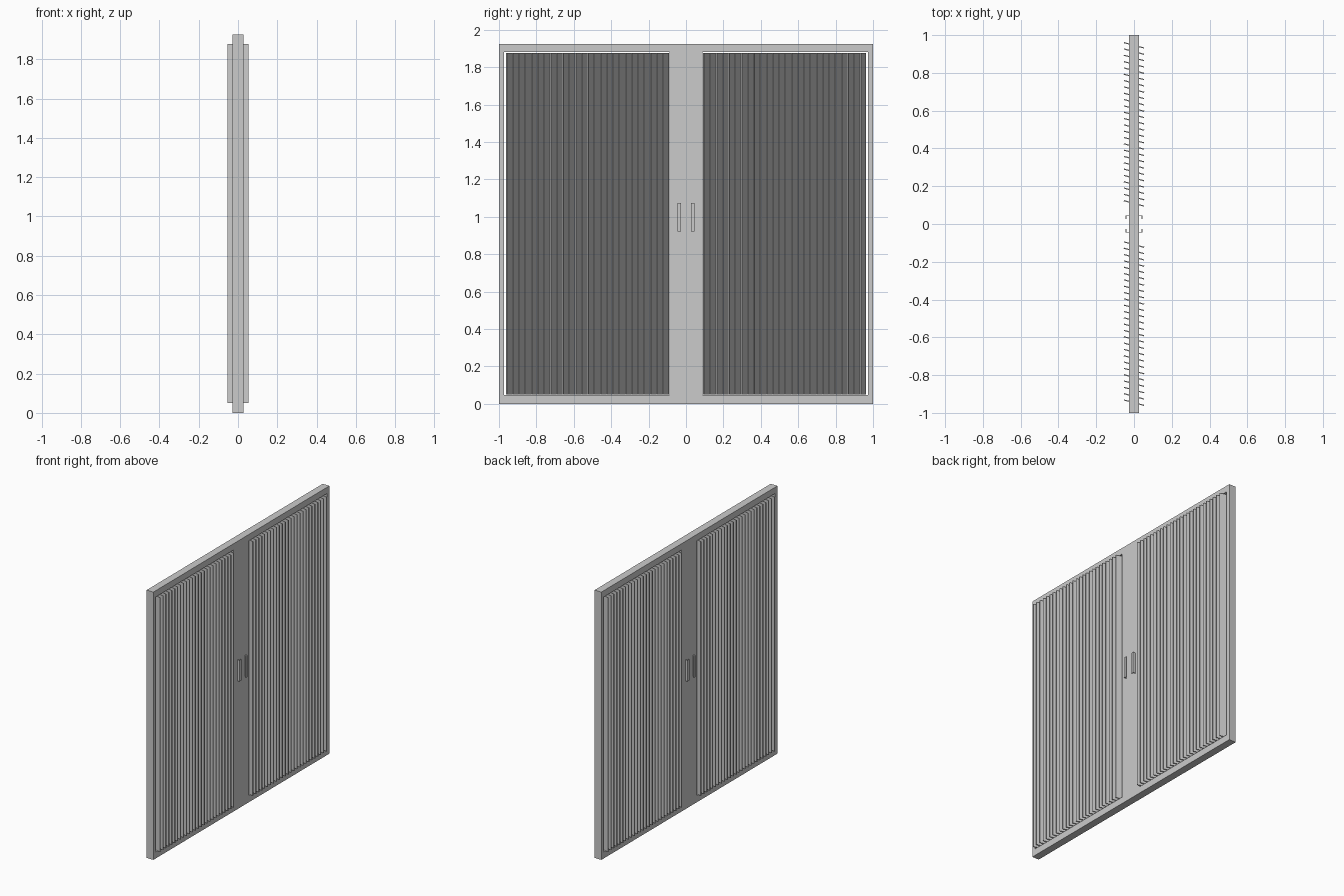
import bpy, bmesh, math
from mathutils import Matrix

if "Cube" in bpy.data.objects:
    bpy.data.objects.remove(bpy.data.objects["Cube"])

T = 0.027                    # half thickness of the door frame
H = 1.925                    # door height
Y_IN, Y_OUT = 0.088, 0.973   # louvre opening
Z_LO, Z_HI = 0.048, 1.88


def extrude(name, loops, axis_fn, depth):
    """Extrude flat outline(s); axis_fn maps (u, v, w) to xyz."""
    bm = bmesh.new()
    for pts in loops:
        lo = [bm.verts.new(axis_fn(u, v, 0)) for u, v in pts]
        hi = [bm.verts.new(axis_fn(u, v, depth)) for u, v in pts]
        bm.faces.new(lo)
        bm.faces.new(hi)
        for i in range(len(pts)):
            j = (i + 1) % len(pts)
            bm.faces.new((lo[i], lo[j], hi[j], hi[i]))
    bmesh.ops.recalc_face_normals(bm, faces=bm.faces)
    me = bpy.data.meshes.new(name)
    bm.to_mesh(me)
    bm.free()
    ob = bpy.data.objects.new(name, me)
    bpy.context.collection.objects.link(ob)
    return ob


def frame(name, s):
    """One door leaf: rectangular frame around the louvre opening."""
    outer = [(0, 0), (s, 0), (s, H), (0, H)]
    inner = [(s * Y_IN, Z_LO), (s * Y_OUT, Z_LO), (s * Y_OUT, Z_HI), (s * Y_IN, Z_HI)]
    bm = bmesh.new()
    ring = [[bm.verts.new((x, y, z)) for y, z in loop]
            for x in (-T, T) for loop in (outer, inner)]
    for a, b in ((0, 1), (2, 3), (0, 2), (1, 3)):
        for i in range(4):
            j = (i + 1) % 4
            bm.faces.new((ring[a][i], ring[a][j], ring[b][j], ring[b][i]))
    bmesh.ops.recalc_face_normals(bm, faces=bm.faces)
    me = bpy.data.meshes.new(name)
    bm.to_mesh(me)
    bm.free()
    bpy.context.collection.objects.link(bpy.data.objects.new(name, me))


def louvres(name, y0, y1, count=26):
    """Row of tilted vertical slats passing through the opening."""
    tilt = Matrix.Rotation(math.radians(-15), 4, 'Z')
    bm = bmesh.new()
    for i in range(count):
        y = y0 + (y1 - y0) * i / (count - 1)
        m = (Matrix.Translation((0, y, (0.05 + 1.877) / 2)) @ tilt
             @ Matrix.Diagonal((0.111, 0.006, 1.827, 1)))
        bmesh.ops.create_cube(bm, size=1, matrix=m)
    me = bpy.data.meshes.new(name)
    bm.to_mesh(me)
    bm.free()
    bpy.context.collection.objects.link(bpy.data.objects.new(name, me))


for side, s in (("left", -1), ("right", 1)):
    frame(side + "_door_frame", s)
    a, b = sorted((s * 0.109, s * 0.946))
    louvres(side + "_louvres", a, b)
    # L-section pull handles on both faces
    for face, f in (("front", 1), ("back", -1)):
        prof = [(T - 0.002, 0.046), (0.045, 0.046), (0.045, 0.027),
                (0.041, 0.027), (0.041, 0.042), (T - 0.002, 0.042)]
        extrude(f"{side}_{face}_handle", [[(f * x, s * y) for x, y in prof]],
                lambda u, v, w: (u, v, 0.922 + w), 0.153)
